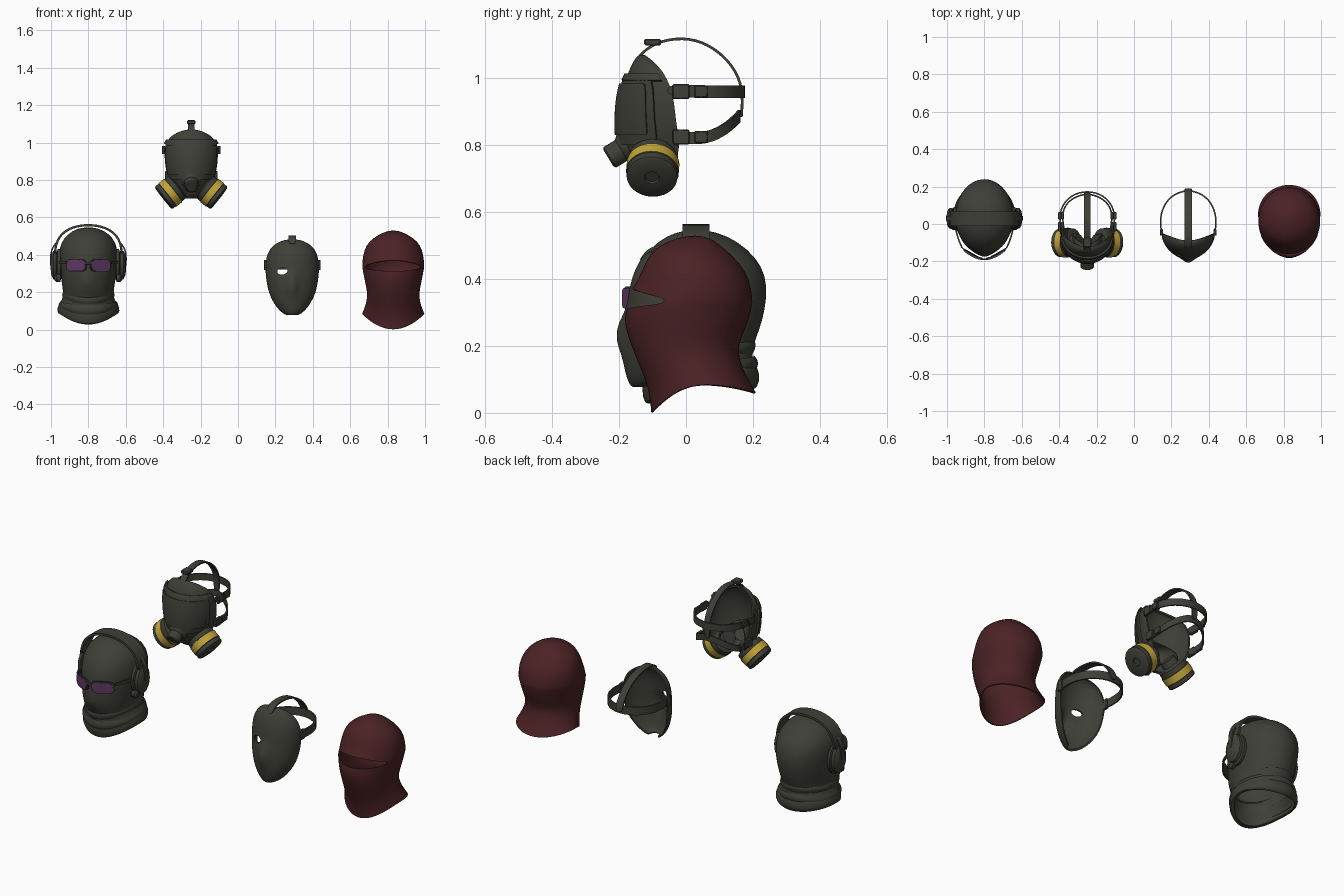
import bpy, bmesh
from math import sin, cos, pi, exp
from mathutils import Vector

if "Cube" in bpy.data.objects:
    bpy.data.objects.remove(bpy.data.objects["Cube"])


def material(name, rgb):
    m = bpy.data.materials.new(name)
    m.use_nodes = True
    m.diffuse_color = (*rgb, 1)
    bsdf = m.node_tree.nodes["Principled BSDF"]
    bsdf.inputs["Base Color"].default_value = (*rgb, 1)
    bsdf.inputs["Roughness"].default_value = 0.8
    return m


GREY = material("dark olive grey", (0.05, 0.05, 0.04))
RED = material("dark red cloth", (0.07, 0.016, 0.018))
PURPLE = material("purple lens", (0.11, 0.04, 0.13))
YELLOW = material("yellow band", (0.55, 0.38, 0.04))


def finish(bm, name, mats, x0, subsurf=0, thick=0.0, cutter=None, offset=-1):
    """Turn a bmesh into an object, bake its modifiers and smooth it."""
    bmesh.ops.recalc_face_normals(bm, faces=bm.faces)
    me = bpy.data.meshes.new(name)
    bm.to_mesh(me)
    bm.free()
    ob = bpy.data.objects.new(name, me)
    ob.location.x = x0
    bpy.context.collection.objects.link(ob)
    for m in mats:
        me.materials.append(m)
    if subsurf:
        ob.modifiers.new("smooth", 'SUBSURF').levels = subsurf
    if thick:
        s = ob.modifiers.new("thickness", 'SOLIDIFY')
        s.thickness, s.offset = thick, offset
    if cutter:
        b = ob.modifiers.new("cut", 'BOOLEAN')
        b.operation, b.solver, b.object = 'DIFFERENCE', 'EXACT', cutter
    bpy.ops.object.select_all(action='DESELECT')
    ob.select_set(True)
    bpy.context.view_layer.objects.active = ob
    bpy.ops.object.convert(target='MESH')
    bpy.ops.object.shade_smooth_by_angle(angle=0.7)
    return ob


def shell(name, x0, rings, mat, span=pi, nose=None, skip=None, cap=True,
          grow=0.0, seg=28, **kw):
    """Loft of rings (z, half width, front y, back y, front dz, back dz).
    With a full span the ring is an oval, otherwise an arc open to the back."""
    bm = bmesh.new()
    full = span == pi
    rows, n = [], seg if full else seg + 1
    for r in rings:
        z, w, yf, yb, df, db = tuple(r) + (0,) * (6 - len(r))
        w, yf = w + grow, yf - grow
        mid = (yf + yb) / 2 if full else yb
        row = []
        for i in range(n):
            a = -span + 2 * span * i / seg
            c = cos(a)
            x, y = w * sin(a), mid + (yf - mid) * c
            vz = z + df * max(c, 0) ** 2 + db * max(-c, 0) ** 2
            if nose and c > 0:
                y -= nose[1] * exp(-(x / 0.03) ** 2 - ((vz - nose[0]) / 0.045) ** 2)
            row.append(bm.verts.new((x, y, vz)))
        rows.append(row)
    for k in range(len(rows) - 1):
        for i in range(seg):
            a = -span + 2 * span * (i + 0.5) / seg
            if skip and skip(k, a):
                continue
            j = (i + 1) % n
            bm.faces.new((rows[k][i], rows[k][j], rows[k + 1][j], rows[k + 1][i]))
    if cap:
        bm.faces.new(rows[-1])
    return finish(bm, name, [mat], x0, **kw)


def ribbon(name, x0, pts, across, width, thick=0.008, mirror=False):
    """Flat strap along a path; mirror continues it over to the other side."""
    if mirror:
        pts = pts + [(-x, y, z) for x, y, z in reversed(pts[:-1])]
    bm = bmesh.new()
    off = Vector(across) * width / 2
    rows = [[bm.verts.new(Vector(p) + s * off) for s in (-1, 1)] for p in pts]
    for a, b in zip(rows, rows[1:]):
        bm.faces.new((a[0], a[1], b[1], b[0]))
    return finish(bm, name, [GREY], x0, subsurf=2, thick=thick, offset=0)


def lathe(name, x0, origin, axis, profile, band=None, squash=1.0, seg=28):
    """Spin (radius, distance) points round an axis; one band may be yellow."""
    q = Vector(axis).to_track_quat('Z', 'Y')
    bm = bmesh.new()
    rows = []
    for r, h in profile:
        rows.append([bm.verts.new(Vector(origin) + q @ Vector(
            (squash * r * cos(2 * pi * i / seg), r * sin(2 * pi * i / seg), h)))
            for i in range(seg)])
    for k in range(len(rows) - 1):
        for i in range(seg):
            j = (i + 1) % seg
            f = bm.faces.new((rows[k][i], rows[k][j], rows[k + 1][j], rows[k + 1][i]))
            f.material_index = int(k == band)
    bm.faces.new(rows[0])
    bm.faces.new(rows[-1])
    return finish(bm, name, [GREY, YELLOW] if band else [GREY], x0)


def box(name, x0, centre, size):
    bm = bmesh.new()
    bmesh.ops.create_cube(bm, size=1)
    for v in bm.verts:
        v.co = Vector(centre) + Vector([a * b for a, b in zip(v.co, size)])
    bmesh.ops.bevel(bm, geom=bm.edges[:], offset=min(size) * 0.2, segments=1, affect='EDGES')
    return finish(bm, name, [GREY], x0)


X, Y, Z = (1, 0, 0), (0, 1, 0), (0, 0, 1)
SIDES = ((1, "left"), (-1, "right"))

# Hooded head with sunglasses and headset
HX = -0.8
shell("hooded_head", HX, [
    (.09, .15, -.10, .20, -.06, -.02), (.085, .165, -.125, .215, -.065, -.01),
    (.115, .17, -.135, .225, -.045), (.15, .15, -.125, .205, -.03),
    (.165, .138, -.13, .20, -.01), (.20, .135, -.155, .20), (.25, .143, -.168, .222),
    (.31, .152, -.165, .238), (.38, .158, -.165, .245), (.44, .155, -.145, .228),
    (.49, .133, -.11, .185), (.53, .085, -.06, .125), (.547, .03, -.0, .06)],
    GREY, nose=(.27, .022), subsurf=1, thick=.006)
# Neck wrap folds
for i, (z, w, yb) in enumerate([(.13, .162, .217), (.185, .143, .21)]):
    shell("neck_fold_%d" % i, HX, [
        (z - .02, w - .01, -.135, yb - .01, -.03, .01), (z, w + .003, -.148, yb + .005, -.03, .02),
        (z + .02, w - .01, -.135, yb - .01, -.02, .02)], GREY, cap=False, subsurf=1)


def lens_plate(name, s, scale, y0, mat):
    bm = bmesh.new()
    vs = []
    for i in range(20):
        c, d = cos(i * pi / 10), sin(i * pi / 10)
        x = .064 + .048 * scale * (abs(c) ** .6) * (1 if c > 0 else -1)
        z = .343 + .031 * scale * (abs(d) ** .6) * (1 if d > 0 else -1)
        vs.append(bm.verts.new((s * x, y0 + 4 * x * x, z)))
    bm.faces.new(vs)
    finish(bm, name, [mat], HX, thick=.006, offset=0)


for s, side in SIDES:
    lens_plate(side + "_lens", s, 1, -.19, PURPLE)
    lens_plate(side + "_lens_frame", s, 1.13, -.184, GREY)
    ribbon(side + "_glasses_arm", HX, [(s * .118, -.13, .36), (s * .145, -.07, .36),
           (s * .163, .02, .36)], Z, .016)
    lathe(side + "_ear_cup", HX, (s * .142, .03, .345), (s, 0, 0),
          [(.07, 0), (.085, .008), (.085, .022), (.072, .026), (.078, .03),
           (.076, .045), (.055, .056), (.02, .06)], squash=.72)
    ribbon(side + "_cup_yoke", HX, [(s * .165, .03, .47), (s * .192, .03, .44),
           (s * .203, .03, .40), (s * .2, .03, .34)], Y, .025)
    lathe(side + "_cup_knob", HX, (s * .15, -.01, .275), (s, 0, 0),
          [(.02, 0), (.022, .02), (.012, .03)])
ribbon("headset_band", HX, [(.178, .03, .40), (.176, .03, .45), (.15, .03, .51),
       (.085, .03, .55), (0, .03, .562)], Y, .08, thick=.012, mirror=True)
box("glasses_bridge", HX, (0, -.188, .355), (.04, .008, .014))

# Respirator with twin filters
GX = -0.25
face = [(.70, .045, -.12, -.07), (.74, .09, -.165, -.04), (.80, .118, -.195, -.03),
        (.85, .133, -.20, -.04), (.90, .14, -.20, -.045), (.95, .142, -.195, -.05),
        (1.0, .135, -.18, -.065), (1.04, .105, -.163, -.09), (1.062, .055, -.15, -.115),
        (1.07, .02, -.142, -.125)]
shell("respirator_face", GX, face, GREY, span=1.65, subsurf=1, thick=.01)
shell("visor_frame", GX, face[2:7], GREY, span=1.25, cap=False, grow=.009, thick=.01, subsurf=1)
shell("visor", GX, [(.83, .128, -.199, -.036)] + face[3:6] + [(.985, .137, -.186, -.06)],
      GREY, span=1.1, cap=False, grow=.014, thick=.012, subsurf=1)
shell("brow_strip", GX, [(.995, .138, -.184, -.064), (1.015, .127, -.175, -.075)],
      GREY, span=1.5, cap=False, grow=.009, thick=.01)
shell("inner_mouth_cup", GX, [(.72, .05, -.15, -.06), (.77, .085, -.17, -.05),
      (.83, .08, -.18, -.065), (.87, .035, -.18, -.11)], GREY, span=1.6, subsurf=1, thick=.006)
lathe("exhale_valve", GX, (0, -.155, .808), (0, -.82, -.5),
      [(.055, 0), (.05, .03), (.036, .045), (.036, .085), (.028, .09), (.026, .082), (.01, .082)])
for s, side in SIDES:
    lathe(side + "_filter", GX, (s * .045, -.095, .785), (s * .76, -.05, -.6),
          [(.04, 0), (.045, .03), (.074, .04), (.076, .065), (.079, .067), (.079, .105),
           (.076, .107), (.076, .128), (.07, .133), (.022, .133), (.02, .126), (.005, .126)],
          band=4)
    for i, (x, z) in enumerate([(.148, .96), (.133, .825)]):
        box("%s_buckle_%d" % (side, i), GX, (s * x, -.015, z), (.016, .05, .045))
        box("%s_strap_slide_%d" % (side, i), GX, (s * x, .045, z), (.016, .04, .036))
ribbon("top_strap", GX, [(0, -.15, 1.05), (0, -.125, 1.085), (0, -.07, 1.115), (0, .01, 1.122),
       (0, .08, 1.095), (0, .14, 1.04), (0, .172, .97), (0, .165, .88)], X, .036)
box("top_buckle", GX, (0, -.1, 1.108), (.044, .05, .02))
ribbon("middle_strap", GX, [(.14, -.06, .965), (.148, .03, .96), (.14, .09, .96),
       (.09, .155, .96), (0, .18, .96)], Z, .038, mirror=True)
ribbon("lower_strap", GX, [(.12, -.045, .83), (.133, .02, .818), (.13, .08, .825),
       (.09, .135, .86), (0, .17, .90)], Z, .036, mirror=True)

# Plain face mask with eye holes
MX = 0.29
bm = bmesh.new()
for s in (-1, 1):
    made = bmesh.ops.create_cone(bm, cap_ends=True, segments=24, radius1=1, radius2=1, depth=1)
    for v in made["verts"]:
        x, y, z = v.co
        v.co = (s * .053 + x * .027, z * .3 - .17, .312 + y * .018 - s * x * .002)
cutter = finish(bm, "eye_cutter", [GREY], MX)
shell("face_mask", MX, [
    (.078, .03, -.16, -.12), (.085, .05, -.17, -.112), (.12, .085, -.182, -.095),
    (.17, .115, -.188, -.075), (.22, .131, -.188, -.062), (.27, .139, -.184, -.055),
    (.31, .143, -.175, -.05), (.36, .143, -.172, -.05), (.41, .132, -.16, -.055),
    (.45, .105, -.142, -.065), (.475, .06, -.122, -.08), (.482, .025, -.11, -.088)],
    GREY, span=pi / 2, nose=(.24, .032), subsurf=1, thick=.008, cutter=cutter)
bpy.data.objects.remove(cutter)
ribbon("mask_top_strap", MX, [(0, -.135, .455), (0, -.11, .495), (0, -.05, .502), (0, .05, .49),
       (0, .135, .435), (0, .18, .375), (0, .187, .33)], X, .042)
ribbon("mask_side_strap", MX, [(.14, -.06, .345), (.15, .0, .345), (.145, .07, .345),
       (.10, .15, .345), (0, .19, .345)], Z, .045, mirror=True)
for s, side in SIDES:
    box(side + "_mask_buckle", MX, (s * .144, -.045, .345), (.016, .035, .055))

# Red balaclava with an open eye slot
shell("red_balaclava", 0.83, [
    (.085, .168, -.105, .21, -.085, -.025), (.115, .155, -.11, .178, -.05),
    (.15, .143, -.135, .165, -.02), (.19, .14, -.16, .155), (.23, .146, -.172, .168),
    (.28, .157, -.182, .19), (.33, .166, -.176, .2, -.018), (.335, .168, -.162, .2, .036),
    (.40, .163, -.143, .193), (.45, .146, -.122, .16), (.487, .113, -.10, .12),
    (.517, .06, -.05, .085), (.53, .02, .01, .045)],
    RED, skip=lambda k, a: k == 6 and abs(a) < 1.1, nose=(.27, .008), subsurf=1, thick=.006)
